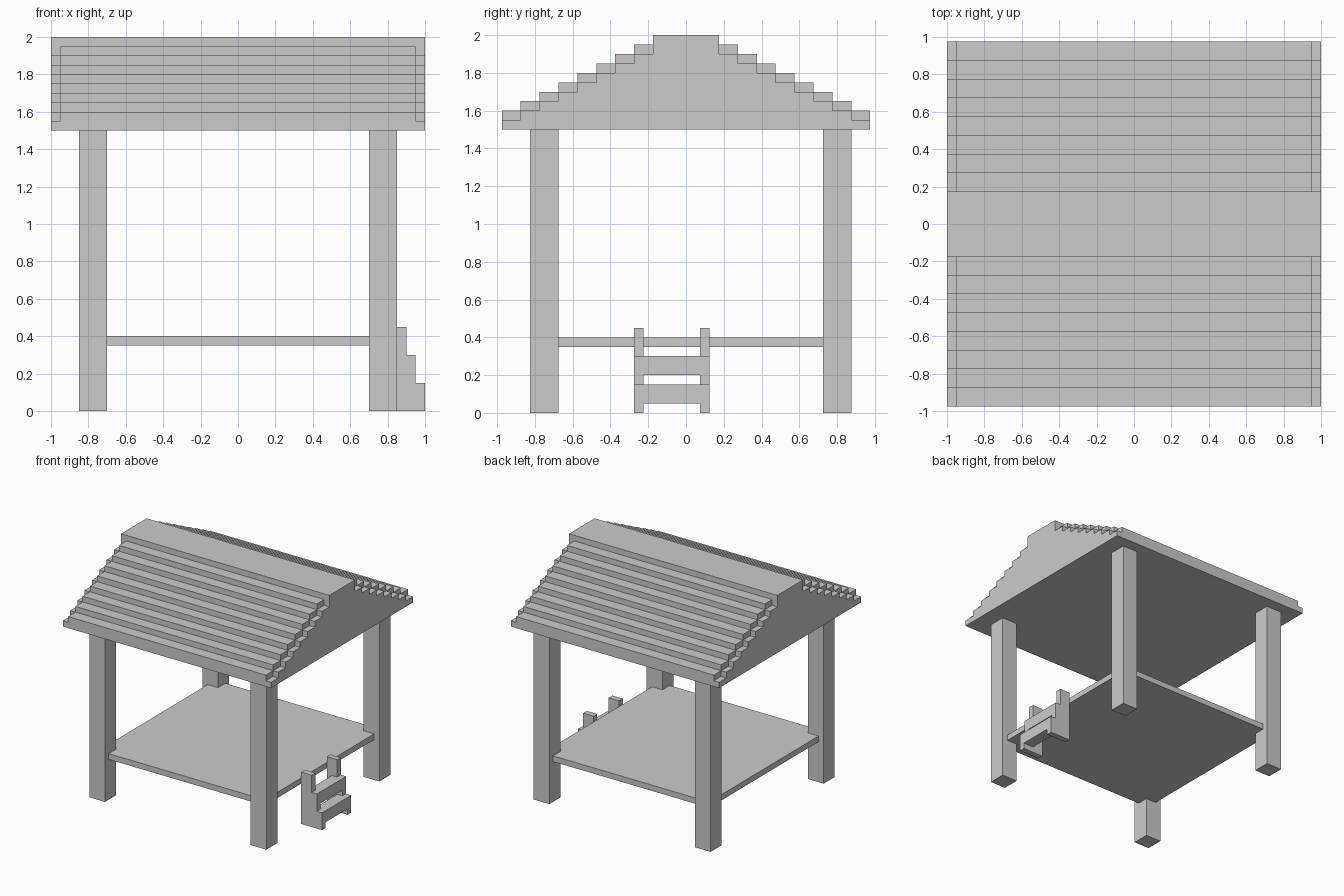
import bpy

if "Cube" in bpy.data.objects:
    bpy.data.objects.remove(bpy.data.objects["Cube"])


def mesh_object(name, verts, faces):
    mesh = bpy.data.meshes.new(name)
    mesh.from_pydata(verts, [], faces)
    mesh.update()
    obj = bpy.data.objects.new(name, mesh)
    bpy.context.collection.objects.link(obj)
    return obj


def extrude(name, profile, a, b, to_xyz):
    """Extrude a counter-clockwise 2D profile from a to b."""
    n = len(profile)
    verts = [to_xyz(p, q, t) for t in (a, b) for p, q in profile]
    faces = [tuple(reversed(range(n))), tuple(range(n, 2 * n))]
    faces += [(i, (i + 1) % n, n + (i + 1) % n, n + i) for i in range(n)]
    return mesh_object(name, verts, faces)


def box(name, x, y, z):
    rect = [(x[0], y[0]), (x[1], y[0]), (x[1], y[1]), (x[0], y[1])]
    return extrude(name, rect, z[0], z[1], lambda p, q, t: (p, q, t))


# Four posts
for side, x in (("left", -0.85), ("right", 0.70)):
    for end, y in (("front", -0.825), ("back", 0.725)):
        box(f"{end}_{side}_post", (x, x + 0.15), (y, y + 0.15), (0, 1.5))

# Floor deck, let into the posts
box("deck", (-0.8, 0.8), (-0.775, 0.825), (0.35, 0.40))

# Solid stepped gable roof with a wide flat ridge
STEPS = 8
half = [(0.975, 1.5)]
for i in range(STEPS):
    y, z = 0.975 - 0.1 * i, 1.55 + 0.05 * i
    half += [(y, z), (y - 0.1, z)]
half.append((0.175, 2.0))
profile = half + [(-y, z) for y, z in reversed(half)]
extrude("roof_body", profile, -1, 1, lambda p, q, t: (t, p, q))

# Shingle strips lying on every roof step, inset at the gable ends
for i in range(STEPS):
    y, z = 0.975 - 0.1 * i, 1.55 + 0.05 * i
    box(f"back_shingle_{i}", (-0.95, 0.95), (y - 0.1, y), (z, z + 0.05))
    box(f"front_shingle_{i}", (-0.95, 0.95), (-y, 0.1 - y), (z, z + 0.05))

# Stepped stair sides
side_profile = [(0.8, 0), (1.0, 0), (1.0, 0.15), (0.95, 0.15),
                (0.95, 0.30), (0.90, 0.30), (0.90, 0.45), (0.8, 0.45)]
for name, y in (("front", -0.275), ("back", 0.075)):
    # negative direction of travel keeps the normals outward
    extrude(f"{name}_stair_side", side_profile, y + 0.05, y,
            lambda p, q, t: (p, t, q))

# Stair treads
for name, x, z in (("lower_tread", 0.90, 0.05), ("upper_tread", 0.85, 0.20)):
    box(name, (x, x + 0.1), (-0.225, 0.075), (z, z + 0.1))
